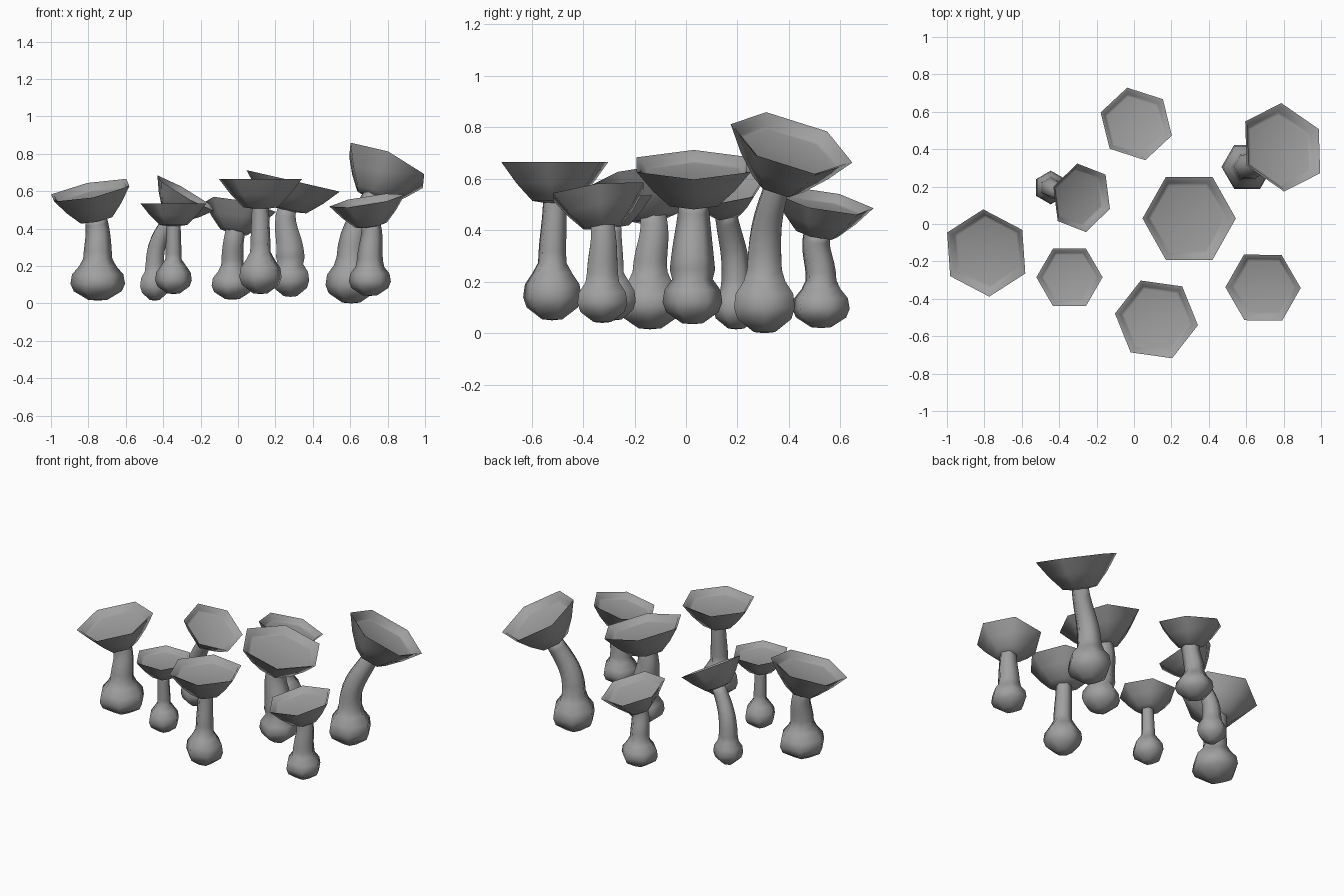
import bpy
import bmesh
from math import cos, sin, radians, pi
from mathutils import Vector

cube = bpy.data.objects.get("Cube")
if cube:
    bpy.data.objects.remove(cube, do_unlink=True)

UP = Vector((0, 0, 1))

grey = bpy.data.materials.new("stone_grey")
grey.use_nodes = True
grey.diffuse_color = (0.35, 0.35, 0.35, 1)
bsdf = grey.node_tree.nodes["Principled BSDF"]
bsdf.inputs["Base Color"].default_value = grey.diffuse_color
bsdf.inputs["Roughness"].default_value = 0.8


def loft(name, rings, turn):
    """Skin a row of six-sided rings (centre, axis, radius); radius 0 is a pole."""
    sides = 6
    bm = bmesh.new()
    rows = []
    for centre, axis, radius in rings:
        tilt = UP.rotation_difference(axis)
        row = []
        for i in range(sides if radius else 1):
            a = radians(turn) + 2 * pi * i / sides
            row.append(bm.verts.new(centre + tilt @ Vector((radius * cos(a), radius * sin(a), 0))))
        rows.append(row)
    for low, high in zip(rows, rows[1:]):
        for i in range(sides):
            j = (i + 1) % sides
            corners = [low[i % len(low)], low[j % len(low)],
                       high[j % len(high)], high[i % len(high)]]
            bm.faces.new(list(dict.fromkeys(corners)))
    bmesh.ops.recalc_face_normals(bm, faces=bm.faces)
    mesh = bpy.data.meshes.new(name)
    bm.to_mesh(mesh)
    bm.free()
    mesh.materials.append(grey)
    obj = bpy.data.objects.new(name, mesh)
    bpy.context.collection.objects.link(obj)
    bpy.ops.object.select_all(action='DESELECT')
    obj.select_set(True)
    bpy.context.view_layer.objects.active = obj
    bpy.ops.object.shade_smooth_by_angle(angle=radians(80))


# Cap section: (radius, height), outer bottom to inner centre
CAP = [(0, -1.05), (0.42, -0.96), (0.72, -0.52), (1, 0), (0.92, -0.05),
       (0.85, -0.22), (0.78, -0.25), (0, -0.27)]
# Bulb section: (height, radius)
BULB = [(0, 0), (0.02, 0.35), (0.25, 0.88), (0.45, 1), (0.7, 0.94), (0.92, 0.68)]


def mushroom(name, rim, radius, depth, lean, turn, base, bulb, height, mid, neck, stem_turn):
    axis = Vector((lean[0], lean[1], 1)).normalized()
    rim, base = Vector(rim), Vector(base)

    # Six-sided dish cap with a raised lip
    rings = [(rim + axis * z * depth, axis, r * radius) for r, z in CAP]
    loft(name + "_cap", rings, turn)

    # Bulb, then a stem bending into the underside of the cap
    rings = [(base + UP * z * height, UP, r * bulb) for z, r in BULB]
    p0 = base + UP * height * 1.12
    p3 = rim - axis * depth * 0.93
    reach = (p3 - p0).length * 0.42
    p1, p2 = p0 + UP * reach, p3 - axis * reach
    steps = 7
    for k in range(steps + 1):
        t = k / steps
        s = 1 - t
        point = p0 * s**3 + p1 * 3 * s * s * t + p2 * 3 * s * t * t + p3 * t**3
        along = (p1 - p0) * s * s + (p2 - p1) * 2 * s * t + (p3 - p2) * t * t
        rings.append((point, along.normalized(), mid * s + neck * t))
    rings.append((p3 + axis * 0.005, axis, 0))
    loft(name + "_stem", rings, stem_turn)


# name, rim centre, radius, depth, lean, turn, base, bulb radius, bulb height, stem radii, stem turn
mushroom("far_right", (-0.79, -0.155, 0.605), 0.237, 0.165, (-0.2, -0.18), 33,
         (-0.75, -0.14, 0.015), 0.146, 0.2, 0.078, 0.058, 0)
mushroom("small_right", (-0.345, -0.285, 0.535), 0.177, 0.12, (0, 0), 0,
         (-0.345, -0.28, 0.05), 0.098, 0.165, 0.044, 0.038, 0)
mushroom("bent_right", (-0.28, 0.14, 0.59), 0.188, 0.135, (0.58, -0.12), 40,
         (-0.445, 0.195, 0.015), 0.09, 0.17, 0.057, 0.042, 30)
mushroom("back", (0.012, 0.535, 0.515), 0.202, 0.14, (0.2, 0.2), 43,
         (-0.03, 0.525, 0.02), 0.115, 0.165, 0.062, 0.054, 15)
mushroom("centre", (0.295, 0.03, 0.655), 0.256, 0.16, (0.23, 0), 0,
         (0.28, 0.025, 0.035), 0.116, 0.19, 0.088, 0.057, 30)
mushroom("front", (0.12, -0.51, 0.665), 0.224, 0.157, (0, 0), -8,
         (0.12, -0.52, 0.05), 0.117, 0.2, 0.057, 0.047, 15)
mushroom("front_left", (0.69, -0.34, 0.55), 0.204, 0.14, (-0.16, -0.12), 0,
         (0.705, -0.325, 0.04), 0.112, 0.17, 0.07, 0.052, 0)
mushroom("tall_left", (0.795, 0.41, 0.738), 0.248, 0.19, (0.46, 0.33), 28,
         (0.605, 0.305, 0.0), 0.137, 0.22, 0.078, 0.053, 0)
